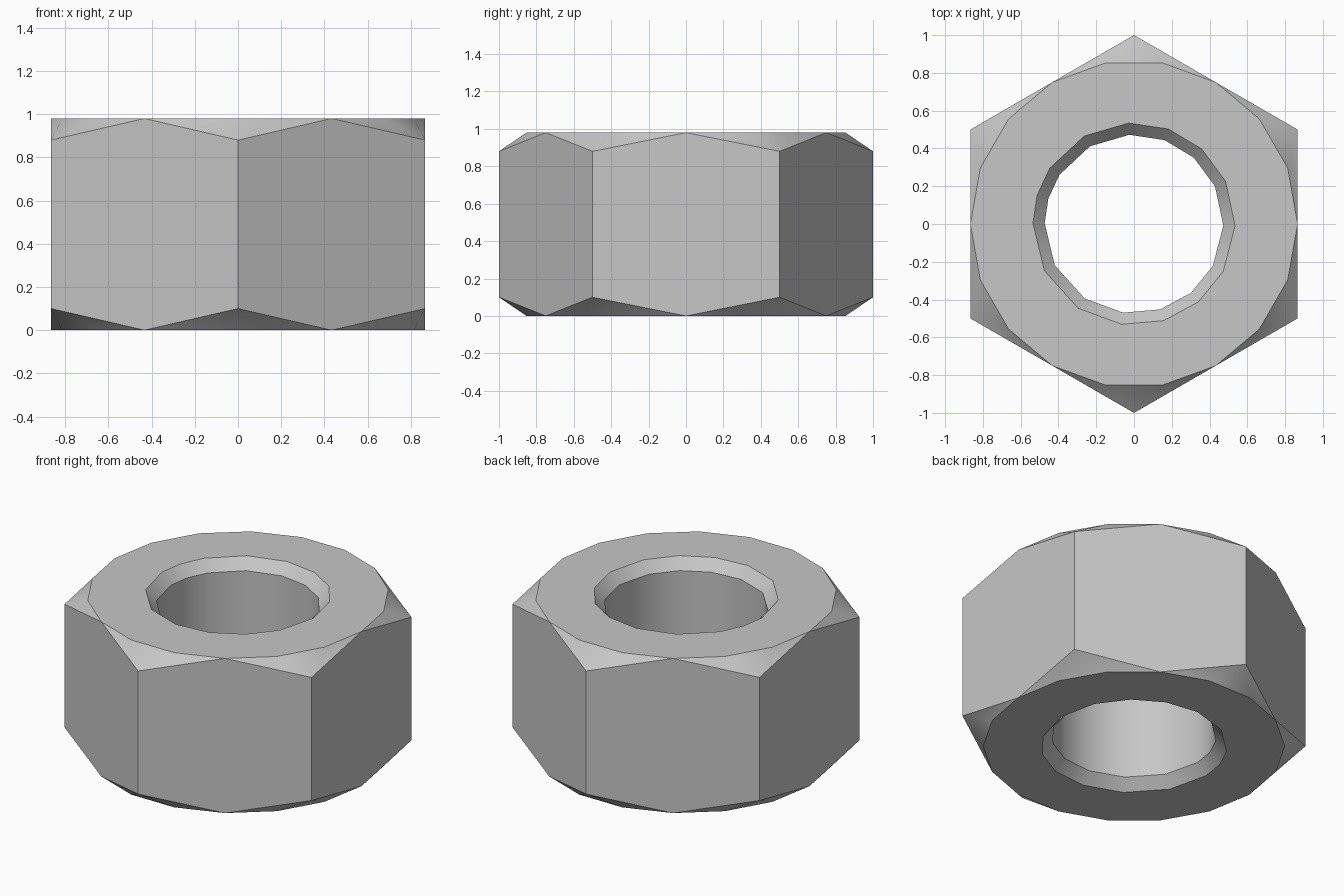
import bpy
import bmesh
from math import radians, sin, cos

cube = bpy.data.objects.get("Cube")
if cube:
    bpy.data.objects.remove(cube, do_unlink=True)

HEIGHT, CHAMFER = 0.98, 0.1
FLAT_RADIUS = 0.866
HOLE_RIM, HOLE_BORE, HOLE_CHAMFER = 0.535, 0.473, 0.066
CORNERS = [30 + 60 * k for k in range(6)]
FACE_RING = [20 * k for k in range(18)]
# slightly uneven facets of the bore
HOLE_RING = [-1, 25, 48, 70, 93, 119.5, 146.5, 163.5, 179.5,
             207.5, 236.5, 263, 287, 309.5, 332]

bm = bmesh.new()


def ring(angles, radius, z):
    return [bm.verts.new((radius * cos(radians(a)), radius * sin(radians(a)), z))
            for a in angles]


def loop_edges(verts):
    return [bm.edges.new((v, verts[(i + 1) % len(verts)])) for i, v in enumerate(verts)]


def bridge(a, b):
    n = len(a)
    for i in range(n):
        j = (i + 1) % n
        bm.faces.new((a[i], a[j], b[j], b[i]))


def build_end(z, inward):
    """Flat annular face, corner chamfers and bore chamfer of one end."""
    outer = ring(FACE_RING, FLAT_RADIUS, z)
    rim = ring(HOLE_RING, HOLE_RIM, z)
    bore = ring(HOLE_RING, HOLE_BORE, z + inward * HOLE_CHAMFER)
    corners = ring(CORNERS, 1.0, z + inward * CHAMFER)
    bmesh.ops.triangle_fill(bm, use_beauty=True,
                            edges=loop_edges(outer) + loop_edges(rim))
    bridge(rim, bore)
    for i in range(18):
        bm.faces.new((outer[i], outer[(i + 1) % 18], corners[i // 3]))
    return outer, bore, corners


low_ring, low_bore, low_corners = build_end(0, 1)
top_ring, top_bore, top_corners = build_end(HEIGHT, -1)

# bore wall and the six flats
bridge(low_bore, top_bore)
for k in range(6):
    bm.faces.new((low_corners[k - 1], low_ring[3 * k], low_corners[k],
                  top_corners[k], top_ring[3 * k], top_corners[k - 1]))

bmesh.ops.recalc_face_normals(bm, faces=bm.faces)
mesh = bpy.data.meshes.new("hex_nut")
bm.to_mesh(mesh)
bm.free()

# plain grey metal
grey = bpy.data.materials.new("grey")
grey.use_nodes = True
colour = (0.57, 0.57, 0.57, 1)
grey.diffuse_color = colour
grey.node_tree.nodes["Principled BSDF"].inputs["Base Color"].default_value = colour
mesh.materials.append(grey)

nut = bpy.data.objects.new("hex_nut", mesh)
bpy.context.collection.objects.link(nut)
bpy.ops.object.select_all(action="DESELECT")
nut.select_set(True)
bpy.context.view_layer.objects.active = nut
bpy.ops.object.shade_smooth_by_angle(angle=radians(31))
